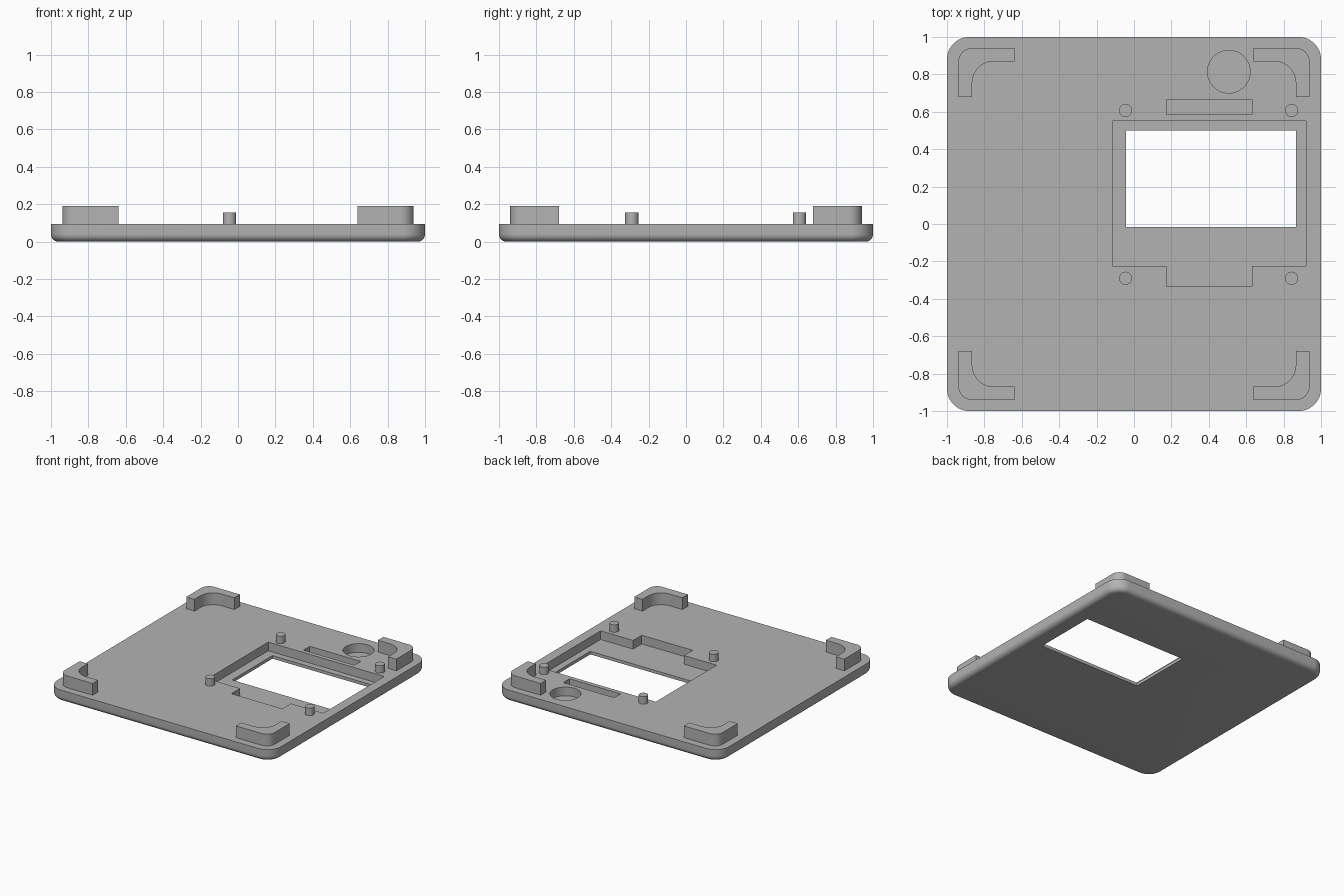
import bpy, bmesh
from math import sin, cos, pi

cube = bpy.data.objects.get("Cube")
if cube:
    bpy.data.objects.remove(cube, do_unlink=True)

GREY = (0.45, 0.45, 0.45, 1)
mat = bpy.data.materials.new("matte grey")
mat.use_nodes = True
mat.diffuse_color = GREY
mat.node_tree.nodes["Principled BSDF"].inputs["Base Color"].default_value = GREY

TOP, FLOOR = 0.095, 0.025        # plate top and recess floor heights
BRACKET_TOP, POST_TOP = 0.19, 0.155
RADIUS, FILLET = 0.12, 0.04


def arc(cx, cy, r, start, end, steps=12):
    angles = [start + (end - start) * i / steps for i in range(steps + 1)]
    return [(cx + r * cos(a), cy + r * sin(a)) for a in angles]


def rounded_square(half, r):
    pts = []
    for i, (sx, sy) in enumerate([(1, 1), (-1, 1), (-1, -1), (1, -1)]):
        c = half - r
        pts += arc(sx * c, sy * c, r, i * pi / 2, (i + 1) * pi / 2)
    return pts


def rectangle(x0, x1, y0, y1):
    return [(x0, y0), (x1, y0), (x1, y1), (x0, y1)]


def circle(x, y, r, sides=48):
    return arc(x, y, r, 0, 2 * pi, sides)[:-1]


def loft(name, layers):
    """Solid through a stack of (outline, height) layers with capped ends."""
    bm = bmesh.new()
    rings = [[bm.verts.new((x, y, z)) for x, y in pts] for pts, z in layers]
    for low, high in zip(rings, rings[1:]):
        n = len(low)
        for i in range(n):
            j = (i + 1) % n
            bm.faces.new((low[i], low[j], high[j], high[i]))
    bm.faces.new(rings[0][::-1])
    bm.faces.new(rings[-1])
    bmesh.ops.recalc_face_normals(bm, faces=bm.faces)
    mesh = bpy.data.meshes.new(name)
    bm.to_mesh(mesh)
    bm.free()
    mesh.materials.append(mat)
    obj = bpy.data.objects.new(name, mesh)
    bpy.context.collection.objects.link(obj)
    return obj


def smooth(obj):
    bpy.ops.object.select_all(action="DESELECT")
    obj.select_set(True)
    bpy.context.view_layer.objects.active = obj
    bpy.ops.object.shade_smooth_by_angle(angle=pi / 6)


# Base plate with a rounded lower edge
layers = []
for i in range(9):
    a = i / 8 * pi / 2
    inset = FILLET * (1 - sin(a))
    layers.append((rounded_square(1 - inset, RADIUS - inset), FILLET * (1 - cos(a))))
layers.append((rounded_square(1, RADIUS), TOP))
plate = loft("base_plate", layers)

# Display recess with cable tab, window, slot and round recess
recess = [(-0.115, -0.225), (0.175, -0.225), (0.175, -0.335), (0.63, -0.335),
          (0.63, -0.225), (0.92, -0.225), (0.92, 0.55), (-0.115, 0.55)]
cuts = [("display_recess", recess, FLOOR),
        ("window", rectangle(-0.042, 0.865, -0.015, 0.5), -0.1),
        ("header_slot", rectangle(0.175, 0.63, 0.585, 0.665), FLOOR),
        ("round_recess", circle(0.507, 0.814, 0.114), FLOOR)]
for name, outline, bottom in cuts:
    cutter = loft(name + "_cutter", [(outline, bottom), (outline, 0.3)])
    cutter.hide_render = True
    mod = plate.modifiers.new(name, "BOOLEAN")
    mod.operation, mod.solver, mod.object = "DIFFERENCE", "EXACT", cutter
    bpy.ops.object.select_all(action="DESELECT")
    bpy.context.view_layer.objects.active = plate
    plate.select_set(True)
    bpy.ops.object.modifier_apply(modifier=name)
    bpy.data.objects.remove(cutter, do_unlink=True)
smooth(plate)

# Corner brackets: rounded outside, wide curve inside
bracket = ([(0.64, 0.87), (0.75, 0.87)][:1]
           + arc(0.75, 0.755, 0.115, pi / 2, 0)
           + [(0.865, 0.68), (0.938, 0.68)]
           + arc(0.868, 0.87, 0.07, 0, pi / 2)
           + [(0.64, 0.94)])
for end, sy in (("back", 1), ("front", -1)):
    for side, sx in (("left", 1), ("right", -1)):
        pts = [(sx * x, sy * y) for x, y in bracket]
        smooth(loft(f"{end}_{side}_bracket", [(pts, TOP - 0.01), (pts, BRACKET_TOP)]))

# Mounting posts around the recess
for end, y in (("back", 0.607), ("front", -0.29)):
    for side, x in (("left", 0.843), ("right", -0.045)):
        pts = circle(x, y, 0.035, 32)
        smooth(loft(f"{end}_{side}_post", [(pts, TOP - 0.01), (pts, POST_TOP)]))
